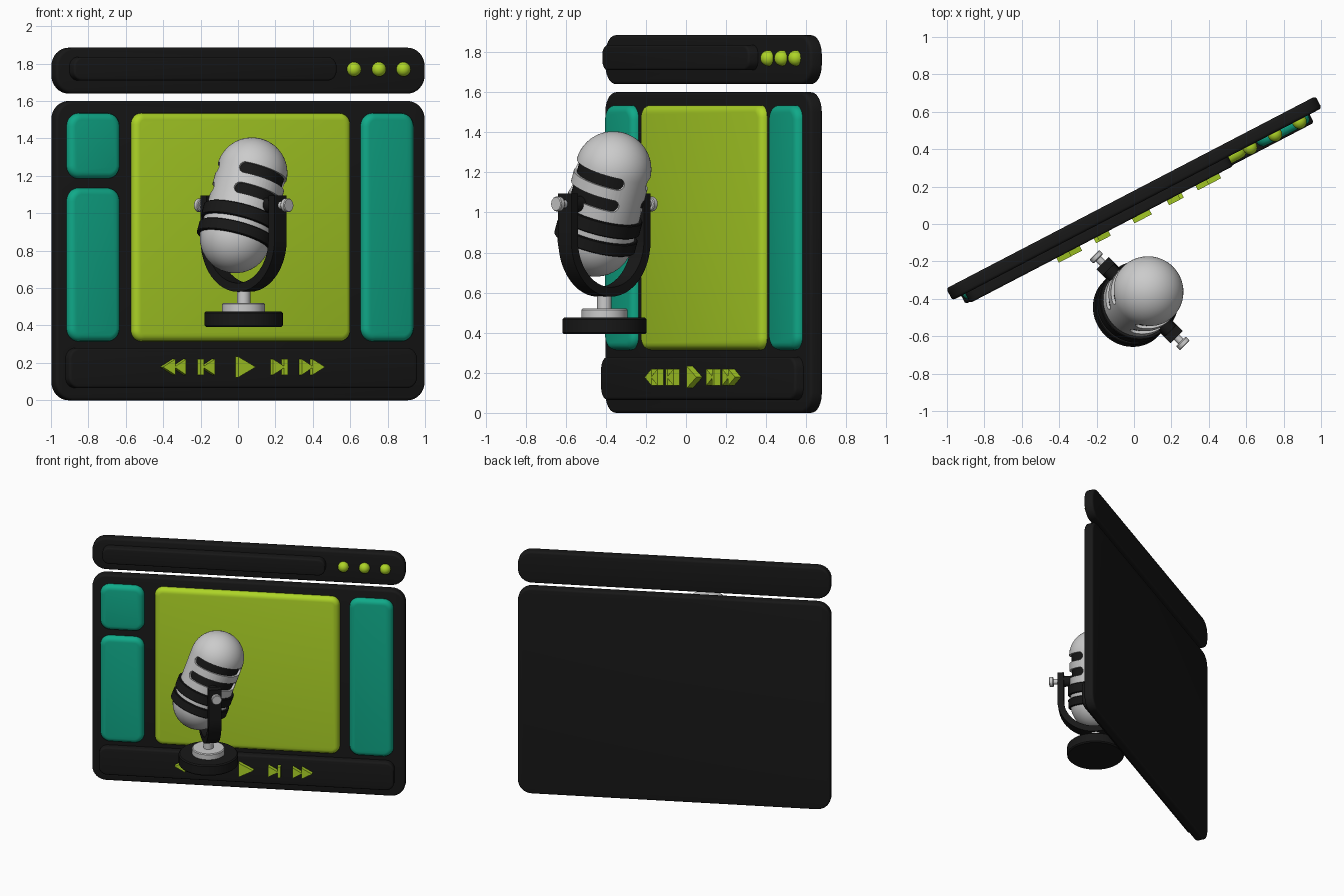
import bpy, bmesh
from math import sin, cos, pi, radians, sqrt
from mathutils import Matrix

if "Cube" in bpy.data.objects:
    bpy.data.objects.remove(bpy.data.objects["Cube"])


def material(name, rgb):
    m = bpy.data.materials.new(name)
    m.diffuse_color = (*rgb, 1)
    m.use_nodes = True
    m.node_tree.nodes["Principled BSDF"].inputs["Base Color"].default_value = m.diffuse_color
    return m


BLACK = material("black", (0.009, 0.009, 0.009))
LIME = material("lime", (0.42, 0.66, 0.02))
TEAL = material("teal", (0.005, 0.40, 0.25))


def finish(name, bm, mat, frame, smooth=True):
    bmesh.ops.recalc_face_normals(bm, faces=bm.faces)
    me = bpy.data.meshes.new(name)
    bm.to_mesh(me)
    bm.free()
    ob = bpy.data.objects.new(name, me)
    bpy.context.collection.objects.link(ob)
    ob.matrix_world = frame
    if mat:
        me.materials.append(mat)
    if smooth:
        shade(ob)
    return ob


def shade(ob):
    bpy.ops.object.select_all(action='DESELECT')
    ob.select_set(True)
    bpy.context.view_layer.objects.active = ob
    bpy.ops.object.shade_smooth_by_angle(angle=radians(35))


def slab(name, x, z, y, radius, bevel, mat):
    """Rounded rectangle in the window plane; x, z, y are (low, high) ranges."""
    bm = bmesh.new()
    size = [b - a for a, b in (x, y, z)]
    mid = [(a + b) / 2 for a, b in (x, y, z)]
    bmesh.ops.create_cube(bm, size=1, matrix=Matrix.Translation(mid) @ Matrix.Diagonal((*size, 1)))
    corners = [e for e in bm.edges if abs(e.verts[0].co.y - e.verts[1].co.y) > 1e-4]
    bmesh.ops.bevel(bm, geom=corners, offset=radius, segments=8, profile=0.5, affect='EDGES')
    rims = [e for e in bm.edges if abs(e.verts[0].co.y - e.verts[1].co.y) < 1e-5]
    bmesh.ops.bevel(bm, geom=rims, offset=bevel, segments=4, profile=0.5, affect='EDGES')
    return finish(name, bm, mat, WINDOW)


def prism(name, outlines, y, mat, frame):
    """Extrude one or more x-z outlines along y."""
    bm = bmesh.new()
    for pts in outlines:
        a = [bm.verts.new((px, y[0], pz)) for px, pz in pts]
        b = [bm.verts.new((px, y[1], pz)) for px, pz in pts]
        bm.faces.new(a)
        bm.faces.new(b[::-1])
        n = len(pts)
        for i in range(n):
            bm.faces.new((a[i], b[i], b[(i + 1) % n], a[(i + 1) % n]))
    return finish(name, bm, mat, frame)


def lathe(name, profile, mat, frame, closed=False, n=48):
    """Revolve (radius, z) points around z; closed makes a ring section."""
    bm = bmesh.new()
    rings = []
    for r, z in profile:
        if r < 1e-6:
            rings.append([bm.verts.new((0, 0, z))] * n)
        else:
            rings.append([bm.verts.new((r * cos(2 * pi * k / n), r * sin(2 * pi * k / n), z))
                          for k in range(n)])
    pairs = list(zip(rings, rings[1:])) + ([(rings[-1], rings[0])] if closed else [])
    for a, b in pairs:
        for k in range(n):
            j = (k + 1) % n
            bm.faces.new(list(dict.fromkeys((a[k], a[j], b[j], b[k]))))
    return finish(name, bm, mat, frame)


def disc(r, z0, z1, b):
    return [(0, z0), (r - b, z0), (r, z0 + b), (r, z1 - b), (r - b, z1), (0, z1)]


# ---- Player window, turned about the vertical axis
WINDOW = Matrix.Translation((0, 0.1375, 0)) @ Matrix.Rotation(radians(27.5), 4, 'Z')
slab("window_panel", (-1.113, 1.113), (0, 1.6), (-0.036, 0.036), 0.1, 0.016, BLACK)
slab("title_bar", (-1.113, 1.113), (1.64, 1.885), (-0.036, 0.036), 0.1, 0.016, BLACK)
slab("address_field", (-1.035, 0.55), (1.71, 1.835), (-0.092, 0), 0.05, 0.012, BLACK)
slab("control_bar", (-1.06, 1.04), (0.065, 0.28), (-0.086, 0), 0.06, 0.014, BLACK)
slab("screen", (-0.664, 0.65), (0.315, 1.535), (-0.076, 0), 0.06, 0.035, LIME)
slab("upper_left_tile", (-1.052, -0.74), (1.185, 1.535), (-0.076, 0), 0.07, 0.035, TEAL)
slab("lower_left_tile", (-1.052, -0.74), (0.315, 1.135), (-0.076, 0), 0.07, 0.035, TEAL)
slab("right_tile", (0.72, 1.032), (0.315, 1.535), (-0.076, 0), 0.07, 0.035, TEAL)

# Title bar buttons
for i, x in enumerate((0.676, 0.826, 0.974)):
    ball = [(0.039 * sin(pi * k / 12), -0.039 * cos(pi * k / 12)) for k in range(13)]
    lathe(f"window_button_{i + 1}", ball, LIME,
          WINDOW @ Matrix.Translation((x, -0.045, 1.77)), n=24)

# Playback icons, mirrored about the play triangle
ZC, MID = 0.178, -0.026


def tri(x0, x1, h):
    return [(x0, ZC - h), (x1, ZC), (x0, ZC + h)]


def mirrored(outlines):
    return [[(2 * MID - x, z) for x, z in o] for o in outlines]


forward = [tri(0.345, 0.415, 0.042), tri(0.41, 0.485, 0.042)]
skip = [tri(0.172, 0.245, 0.042),
        [(0.238, ZC - 0.042), (0.26, ZC - 0.042), (0.26, ZC + 0.042), (0.238, ZC + 0.042)]]
forward, skip = [[[(x - 0.022, z) for x, z in o] for o in g] for g in (forward, skip)]
DEPTH = (-0.12, -0.08)
prism("play_icon", [tri(-0.06, 0.045, 0.055)], DEPTH, LIME, WINDOW)
prism("fast_forward_icon", forward, DEPTH, LIME, WINDOW)
prism("rewind_icon", mirrored(forward), DEPTH, LIME, WINDOW)
prism("next_icon", skip, DEPTH, LIME, WINDOW)
prism("previous_icon", mirrored(skip), DEPTH, LIME, WINDOW)

# ---- Microphone stand
STAND = Matrix.Translation((0.03, -0.407, 0)) @ Matrix.Rotation(radians(-45), 4, 'Z')
lathe("stand_base", disc(0.21, 0.393, 0.475, 0.008), BLACK, STAND)
lathe("stand_collar", disc(0.115, 0.47, 0.52, 0.006), None, STAND)
lathe("stand_neck", disc(0.036, 0.51, 0.605, 0.002), None, STAND)

# U-shaped yoke
TOP, ARC = 1.095, 0.86
arc = [pi + pi * k / 24 for k in range(25)]
outer = [(0.28 * cos(a), ARC + 0.28 * sin(a)) for a in arc]
inner = [(0.233 * cos(a), ARC + 0.233 * sin(a)) for a in reversed(arc)]
prism("yoke", [[(-0.28, TOP)] + outer + [(0.28, TOP), (0.233, TOP)] + inner + [(-0.233, TOP)]],
      (-0.046, 0.046), BLACK, STAND)

# ---- Tilted head
PIVOT = 1.0425
for side, name in ((1, "right"), (-1, "left")):
    axis = STAND @ Matrix.Translation((0, 0, PIVOT)) @ Matrix.Rotation(side * pi / 2, 4, 'Y')
    lathe(f"{name}_pivot", disc(0.04, 0.17, 0.24, 0.002), BLACK, axis, n=24)
    lathe(f"{name}_bolt", [(0, 0.27), (0.02, 0.27), (0.02, 0.312), (0.033, 0.312), (0.037, 0.317),
                           (0.037, 0.338), (0.033, 0.343), (0, 0.343)], None, axis, n=24)

HEAD = STAND @ Matrix.Translation((0, 0, PIVOT)) @ Matrix.Rotation(radians(-20), 4, 'X')
R, H = 0.19, 0.184
cap = [(R * sin(pi / 2 * k / 12), H + R * cos(pi / 2 * k / 12)) for k in range(13)]
body = lathe("microphone_body", cap + [(r, -z) for r, z in reversed(cap)], None, HEAD, n=64)
lathe("grille_core", disc(0.174, -0.1, 0.2, 0.005), BLACK, HEAD)

# Slots with rounded ends on both sides of the head
bm = bmesh.new()
SPAN, END = radians(66), radians(9)
for s in (0.16, 0.045):
    for centre in (0, pi):
        rings = []
        for k in range(45):
            t = -1 + 2 * k / 44
            over = max(0, (abs(t) * SPAN - (SPAN - END)) / END)
            h = 0.03 * max(0.25, sqrt(max(0, 1 - over * over)))
            a = centre + t * SPAN
            rings.append([bm.verts.new((r * cos(a), r * sin(a), s + d * h))
                          for r, d in ((0.16, -1), (0.23, -1), (0.23, 1), (0.16, 1))])
        for p, q in zip(rings, rings[1:]):
            for i in range(4):
                bm.faces.new((p[i], p[(i + 1) % 4], q[(i + 1) % 4], q[i]))
        bm.faces.new(rings[0])
        bm.faces.new(rings[-1][::-1])
cutter = finish("slot_cutter", bm, None, HEAD, smooth=False)
cutter.hide_render = True
cut = body.modifiers.new("slots", 'BOOLEAN')
cut.operation, cut.solver, cut.object = 'DIFFERENCE', 'EXACT', cutter
bpy.context.view_layer.update()
bpy.context.view_layer.objects.active = body
bpy.ops.object.modifier_apply(modifier=cut.name)
bpy.data.objects.remove(cutter)
shade(body)

# Holder rings
for name, s, h in (("upper_band", -0.078, 0.036), ("lower_band", -0.175, 0.032)):
    lathe(name, [(0.18, s - h), (0.203, s - h), (0.207, s - h + 0.004), (0.207, s + h - 0.004),
                 (0.203, s + h), (0.18, s + h)], BLACK, HEAD, closed=True, n=64)
